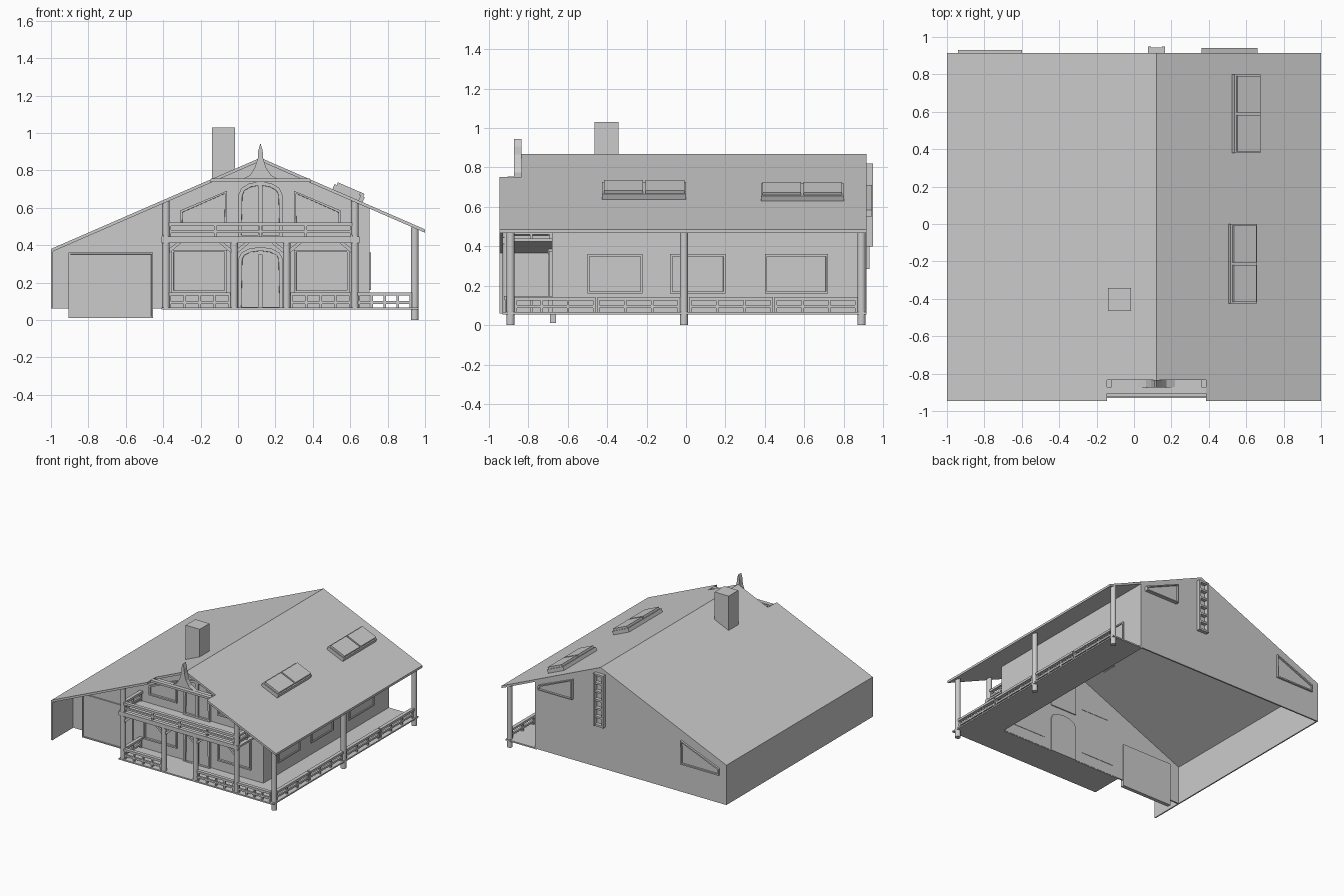
import bpy, bmesh, math
from mathutils import Matrix

if "Cube" in bpy.data.objects:
    bpy.data.objects.remove(bpy.data.objects["Cube"])

RIDGE, TOP, SLOPE = 0.12, 0.867, 0.435
def h(x, d=0.0):
    return TOP - d - SLOPE * abs(x - RIDGE)

def mir(x):
    return 2 * RIDGE - x

def finish(name, bm):
    me = bpy.data.meshes.new(name)
    bm.to_mesh(me)
    bm.free()
    ob = bpy.data.objects.new(name, me)
    bpy.context.collection.objects.link(ob)
    return ob

def prism(name, pts, axis, a, b, frame=0.0, depth=0.01):
    """Extrude a 2D outline along an axis from a to b; optional sunken frame on face b."""
    put = {'x': lambda u, v, w: (w, u, v), 'y': lambda u, v, w: (u, w, v)}[axis]
    bm = bmesh.new()
    va = [bm.verts.new(put(u, v, a)) for u, v in pts]
    vb = [bm.verts.new(put(u, v, b)) for u, v in pts]
    bm.faces.new(va)
    outer = bm.faces.new(vb)
    n = len(pts)
    for i in range(n):
        j = (i + 1) % n
        bm.faces.new((va[i], va[j], vb[j], vb[i]))
    bmesh.ops.recalc_face_normals(bm, faces=bm.faces)
    if frame:
        r = bmesh.ops.inset_individual(bm, faces=[outer], thickness=frame, depth=0)
        bmesh.ops.inset_individual(bm, faces=[outer], thickness=0.001, depth=-depth)
    return finish(name, bm)

def box(name, x0, x1, y0, y1, z0, z1, tilt=0.0):
    bm = bmesh.new()
    m = (Matrix.Translation(((x0 + x1) / 2, (y0 + y1) / 2, (z0 + z1) / 2))
         @ Matrix.Rotation(tilt, 4, 'Y')
         @ Matrix.Diagonal((x1 - x0, y1 - y0, z1 - z0, 1)))
    bmesh.ops.create_cube(bm, size=1, matrix=m)
    return finish(name, bm)

def post(name, x, y, z0, z1, r=0.02):
    bm = bmesh.new()
    bmesh.ops.create_cone(bm, cap_ends=True, segments=12, radius1=r, radius2=r, depth=z1 - z0,
                          matrix=Matrix.Translation((x, y, (z0 + z1) / 2)))
    for f in bm.faces:
        f.smooth = len(f.verts) == 4
    return finish(name, bm)

def rail(name, axis, a, b, c, z0, z1, parts):
    """Top rail, lower rail, and short balusters from a to b at offset c."""
    def bar(n, s, e, w, lo, hi):
        if axis == 'x':
            box(n, s, e, c - w, c + w, lo, hi)
        else:
            box(n, c - w, c + w, s, e, lo, hi)
    bar(name + "_top", a, b, 0.014, z1 - 0.018, z1)
    bar(name + "_lower", a, b, 0.008, z0 + 0.02, z0 + 0.035)
    for i in range(parts + 1):
        p = a + 0.006 + (b - a - 0.012) * i / parts
        bar(name + "_baluster", p - 0.006, p + 0.006, 0.007, z0, z1 - 0.01)

# Roof with the front peak cut back
T = 0.018
def roof(name, xs, y0, y1):
    prism(name, [(x, h(x)) for x in xs] + [(x, h(x, T)) for x in reversed(xs)], 'y', y0, y1)
NL, NR = -0.145, 0.385
roof("roof", [-1, RIDGE, 1], -0.835, 0.915)
roof("roof_front_left", [-1, NL], -0.945, -0.835)
roof("roof_front_right", [NR, 1], -0.945, -0.835)

# Outer walls
gable = [(-1, 0.06), (0.7, 0.06), (0.7, h(0.7, T)), (RIDGE, TOP - T), (-1, h(-1, T))]
prism("back_wall", gable, 'y', 0.903, 0.915)
prism("front_wall", gable, 'y', -0.668, -0.68)
box("left_wall", -1, -0.99, -0.945, 0.915, 0.06, 0.375)
box("right_wall", 0.69, 0.702, -0.68, 0.915, 0.06, 0.6)

# Porch deck and balcony
box("front_deck", -0.41, 0.965, -0.93, -0.67, 0.055, 0.066)
box("side_deck", 0.69, 0.965, -0.67, 0.915, 0.055, 0.066)
box("balcony_floor", -0.41, 0.65, -0.925, -0.67, 0.425, 0.44)
box("balcony_beam", -0.41, 0.65, -0.93, -0.9, 0.412, 0.445)

# Posts
for y in (-0.89, -0.01, 0.89):
    post("porch_post", 0.945, y, 0, 0.495, 0.021)
for x in (-0.385, mir(-0.385)):
    post("gable_post", x, -0.91, 0.06, h(x, 0.01))
    s = 1 if x < RIDGE else -1
    prism("balcony_side_trim", [(-0.925, 0.44), (-0.67, 0.44), (-0.67, 0.455), (-0.925, 0.455)],
          'x', x - 0.02, x - 0.005)
    rail("balcony_side_rail", 'y', -0.89, -0.68, x, 0.44, 0.52, 2)
for x in (-0.02, mir(-0.02)):
    post("door_post", x, -0.91, 0.06, 0.42)
# Angled braces below the balcony
for x, s in ((-0.37, 1), (-0.035, -1), (-0.005, 1), (mir(-0.005), -1), (mir(-0.035), 1), (mir(-0.37), -1)):
    prism("brace", [(x, 0.355), (x, 0.38), (x + s * 0.045, 0.415), (x + s * 0.07, 0.415)],
          'y', -0.918, -0.9)

# Railings
rail("front_rail_left", 'x', -0.37, -0.04, -0.91, 0.066, 0.148, 4)
rail("front_rail_right", 'x', 0.28, 0.605, -0.91, 0.066, 0.148, 4)
rail("front_rail_corner", 'x', 0.64, 0.93, -0.91, 0.066, 0.148, 4)
rail("porch_left_rail", 'y', -0.89, -0.68, -0.385, 0.066, 0.148, 2)
for a, b in ((-0.87, -0.46), (-0.45, -0.03), (0.015, 0.44), (0.45, 0.87)):
    rail("side_rail", 'y', a, b, 0.945, 0.066, 0.142, 3)
rail("balcony_rail", 'x', -0.37, mir(-0.37), -0.91, 0.445, 0.52, 4)

# Garage door
prism("garage_door", [(-0.905, 0.01), (-0.455, 0.01), (-0.455, 0.36), (-0.905, 0.36)],
      'y', -0.66, -0.69, 0.012, 0.006)

# Front windows, mirrored about the ridge
low = [(-0.355, 0.145), (-0.06, 0.145), (-0.06, 0.375), (-0.355, 0.375)]
high = [(-0.31, 0.51), (-0.06, 0.51), (-0.06, 0.69), (-0.31, 0.585)]
for f in (lambda x: x, mir):
    prism("lower_window", [(f(x), z) for x, z in low], 'y', -0.665, -0.695, 0.016, 0.015)
    prism("upper_window", [(f(x), z) for x, z in high], 'y', -0.665, -0.695, 0.016, 0.015)

# Arched doors with a centre stile
def arch(w, z0, z1, rise, n=6):
    return [(RIDGE - w, z0), (RIDGE + w, z0)] + [
        (RIDGE + w * math.cos(math.pi * i / n), z1 + rise * math.sin(math.pi * i / n))
        for i in range(n + 1)]
for name, pts, z0, z1 in (("entrance_door", arch(0.117, 0.055, 0.33, 0.06), 0.06, 0.35),
                          ("balcony_door", arch(0.117, 0.44, 0.67, 0.07), 0.44, 0.72)):
    prism(name, pts, 'y', -0.66, -0.7, 0.02, 0.015)
    box(name + "_stile", RIDGE - 0.012, RIDGE + 0.012, -0.698, -0.68, z0, z1)

# Truss beam and finial at the cut-back peak
box("truss_beam", NL, NR, -0.905, -0.872, 0.738, 0.755)
box("truss_board", -0.12, 0.36, -0.872, -0.832, 0.738, 0.748)
half = [(0.1, 0.75), (0.055, 0.775), (0.03, 0.815), (0.014, 0.865), (0.012, 0.905)]
prism("finial", [(RIDGE - d, z) for d, z in half] + [(RIDGE, 0.945)]
      + [(RIDGE + d, z) for d, z in reversed(half)], 'y', -0.835, -0.873)

# Chimney
box("chimney", -0.14, -0.015, -0.465, -0.342, 0.75, 1.03)

# Skylights on the right slope
tilt = math.atan(SLOPE)
for cx, y0, y1 in ((0.6, 0.38, 0.80), (0.58, -0.425, 0.0)):
    z = h(cx)
    box("skylight_frame", cx - 0.077, cx + 0.077, y0, y1, z - 0.005, z + 0.03, tilt)
    mid = (y0 + y1) / 2
    for a, b in ((y0 + 0.008, mid - 0.006), (mid + 0.006, y1 - 0.008)):
        box("skylight_pane", cx - 0.055, cx + 0.078, a, b, z + 0.025, z + 0.043, tilt)

# Back windows
prism("back_window_left", [(-0.94, 0.285), (-0.6, 0.285), (-0.6, 0.475), (-0.94, 0.34)],
      'y', 0.91, 0.93, 0.015, 0.012)
prism("back_window_right", [(0.36, 0.55), (0.66, 0.55), (0.66, 0.585), (0.36, 0.71)],
      'y', 0.91, 0.942, 0.012, 0.015)
for x in (0.075, 0.15):
    box("tall_window_side", x, x + 0.015, 0.91, 0.948, 0.4, 0.82)
for i in range(7):
    z = 0.4 + i * 0.0675
    box("tall_window_bar", 0.08, 0.16, 0.91, 0.944, z, z + 0.015)

# Side windows
for y0, y1 in ((-0.5, -0.22), (-0.08, 0.2), (0.4, 0.72)):
    prism("side_window", [(y0, 0.16), (y1, 0.16), (y1, 0.36), (y0, 0.36)],
          'x', 0.695, 0.712, 0.015, 0.008)
